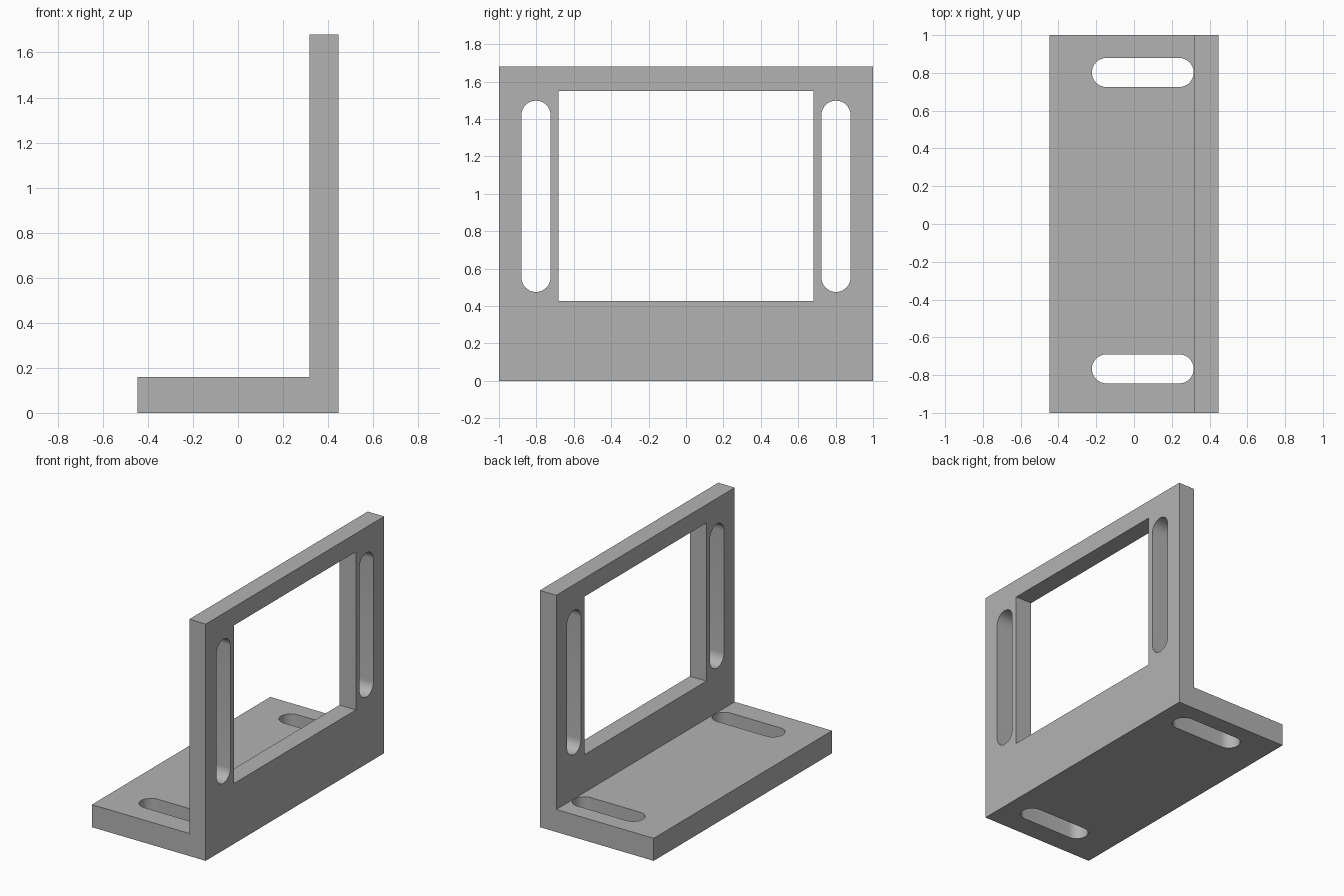
import bpy, bmesh, math
from mathutils import Matrix, Vector

cube = bpy.data.objects.get("Cube")
if cube:
    bpy.data.objects.remove(cube)

grey = bpy.data.materials.new("plain grey")
grey.use_nodes = True
colour = (0.45, 0.45, 0.45, 1)
grey.diffuse_color = colour
grey.node_tree.nodes["Principled BSDF"].inputs["Base Color"].default_value = colour


def prism(name, outline, depth, matrix):
    """Extrude a flat outline along local z, then place it with a matrix."""
    bm = bmesh.new()
    face = bm.faces.new([bm.verts.new((u, v, 0)) for u, v in outline])
    new = bmesh.ops.extrude_face_region(bm, geom=[face])["geom"]
    bmesh.ops.translate(bm, vec=(0, 0, depth),
                        verts=[g for g in new if isinstance(g, bmesh.types.BMVert)])
    bmesh.ops.transform(bm, matrix=matrix, verts=bm.verts)
    bmesh.ops.recalc_face_normals(bm, faces=bm.faces)
    mesh = bpy.data.meshes.new(name)
    bm.to_mesh(mesh)
    bm.free()
    mesh.materials.append(grey)
    obj = bpy.data.objects.new(name, mesh)
    bpy.context.collection.objects.link(obj)
    return obj


def slot(u0, u1, v, r, steps=16):
    """Outline of a round-ended slot running along u."""
    points = []
    for centre, start in ((u1 - r, -math.pi / 2), (u0 + r, math.pi / 2)):
        for i in range(steps + 1):
            a = start + math.pi * i / steps
            points.append((centre + r * math.cos(a), v + r * math.sin(a)))
    return points


# Angle bracket: L profile in x-z, extruded along y
x0, x1, wall_x, base_z, top_z = -0.447, 0.447, 0.318, 0.16, 1.68
profile = [(x0, 0), (x1, 0), (x1, top_z), (wall_x, top_z), (wall_x, base_z), (x0, base_z)]
along_y = Matrix.Translation((0, 1, 0)) @ Matrix.Rotation(math.pi / 2, 4, "X")
bracket = prism("angle_bracket", profile, 2, along_y)

# Cutters: window and upright slots through the wall, slots through the base
through_wall = Matrix(((0, 0, 1, 0.25), (0, 1, 0, 0), (1, 0, 0, 0), (0, 0, 0, 1)))
through_base = Matrix.Translation((0, 0, -0.1))
window = [(0.428, -0.683), (1.55, -0.683), (1.55, 0.683), (0.428, 0.683)]
cutters = [prism("window_cutter", window, 0.3, through_wall)]
for side in (-1, 1):
    cutters.append(prism("wall_slot_cutter", slot(0.475, 1.498, side * 0.802, 0.078),
                         0.3, through_wall))
for y in (-0.767, 0.802):
    cutters.append(prism("base_slot_cutter", slot(-0.223, 0.316, y, 0.077),
                         0.3, through_base))

for cutter in cutters:
    cutter.hide_render = True
    mod = bracket.modifiers.new("cut", "BOOLEAN")
    mod.operation = "DIFFERENCE"
    mod.solver = "EXACT"
    mod.object = cutter

# Apply the cuts and drop the cutters
bpy.context.view_layer.objects.active = bracket
bracket.select_set(True)
for mod in list(bracket.modifiers):
    bpy.ops.object.modifier_apply(modifier=mod.name)
for cutter in cutters:
    bpy.data.objects.remove(cutter)

bpy.ops.object.select_all(action="DESELECT")
bracket.select_set(True)
bpy.ops.object.shade_smooth_by_angle(angle=math.radians(30))
